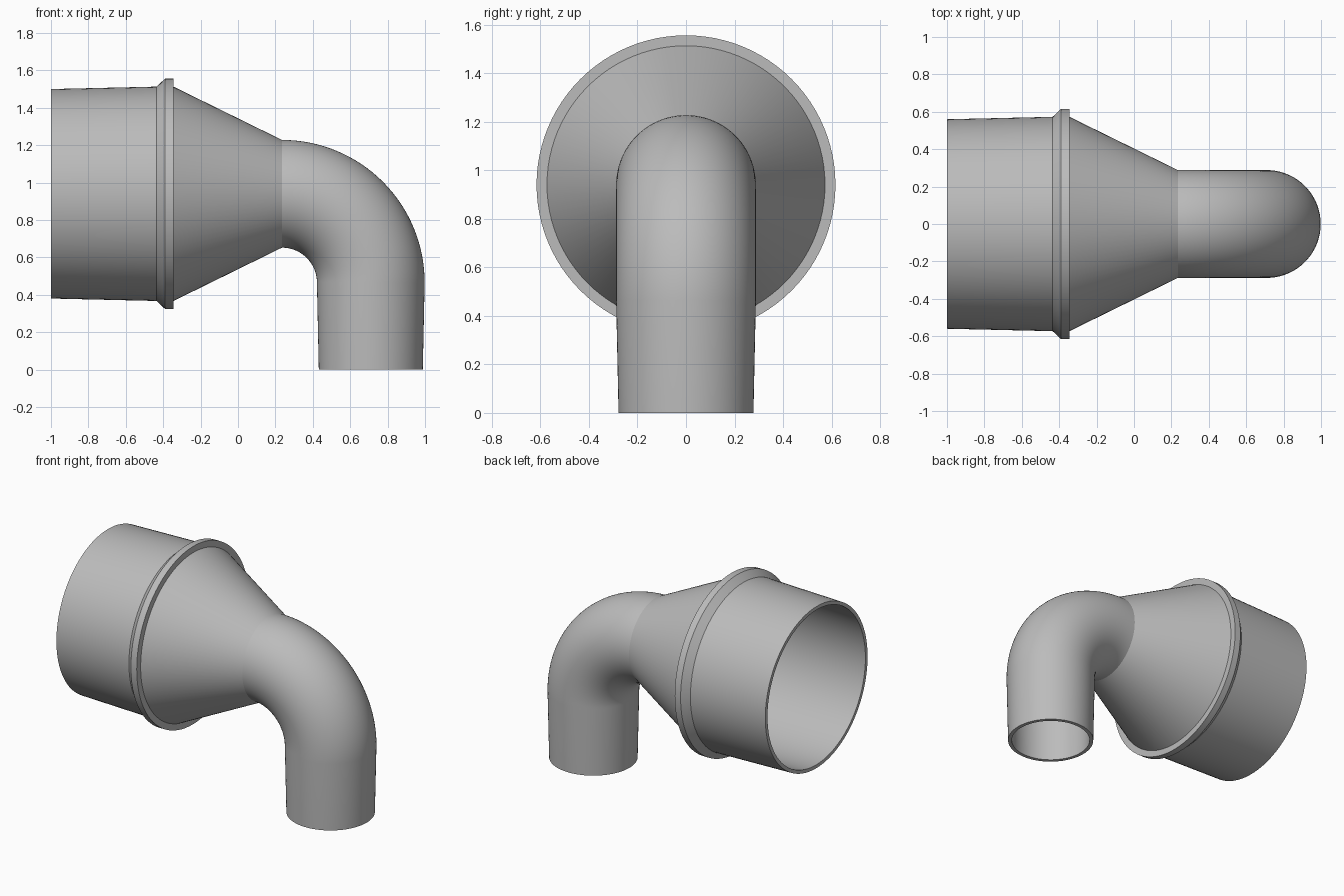
import bpy, bmesh
from math import sin, cos, pi, radians
from mathutils import Vector

cube = bpy.data.objects.get("Cube")
if cube:
    bpy.data.objects.remove(cube, do_unlink=True)

SEGMENTS = 96
AXIS_Z = 0.94      # height of the horizontal axis
JOIN_X = 0.235     # where the cone meets the elbow
BEND = 0.475       # bend radius of the elbow
WALL = 0.024

grey = bpy.data.materials.new("plain grey")
grey.use_nodes = True
colour = (0.5, 0.5, 0.5, 1)
grey.diffuse_color = colour
grey.node_tree.nodes["Principled BSDF"].inputs["Base Color"].default_value = colour


def sweep(name, stations):
    """Skin circular rings; each station is (centre, turn, radius)."""
    bm = bmesh.new()
    rings = []
    for centre, turn, radius in stations:
        side, up = Vector((0, 1, 0)), Vector((sin(turn), 0, cos(turn)))
        rings.append([bm.verts.new(centre + radius * (cos(u) * side + sin(u) * up))
                      for u in (2 * pi * i / SEGMENTS for i in range(SEGMENTS))])
    for a, b in zip(rings, rings[1:]):
        for i in range(SEGMENTS):
            j = (i + 1) % SEGMENTS
            bm.faces.new((a[i], a[j], b[j], b[i]))
    mesh = bpy.data.meshes.new(name)
    bm.to_mesh(mesh)
    bm.free()
    mesh.materials.append(grey)
    obj = bpy.data.objects.new(name, mesh)
    bpy.context.collection.objects.link(obj)
    bpy.ops.object.select_all(action='DESELECT')
    obj.select_set(True)
    bpy.context.view_layer.objects.active = obj
    bpy.ops.object.shade_smooth_by_angle(angle=radians(25))


# Reducer: bore, open rim, wide cuff, raised collar and cone
bore = [(JOIN_X, 0.288 - WALL), (-0.36, 0.575 - WALL), (-1, 0.56 - WALL)]
outside = [(-1, 0.56), (-0.435, 0.573), (-0.39, 0.616), (-0.345, 0.616),
           (-0.345, 0.573), (JOIN_X, 0.288)]
sweep("reducer", [(Vector((x, 0, AXIS_Z)), 0, r) for x, r in bore + outside])

# Elbow: quarter bend followed by a slightly tapered spout, with its bore
STEPS = 32
path = []
for k in range(STEPS + 1):
    t = pi / 2 * k / STEPS
    centre = Vector((JOIN_X + BEND * sin(t), 0, AXIS_Z - BEND + BEND * cos(t)))
    path.append((centre, t, 0.288))
path.append((Vector((JOIN_X + BEND, 0, 0)), pi / 2, 0.278))
inner = [(c, t, r - WALL) for c, t, r in reversed(path)]
sweep("elbow", path + inner)
